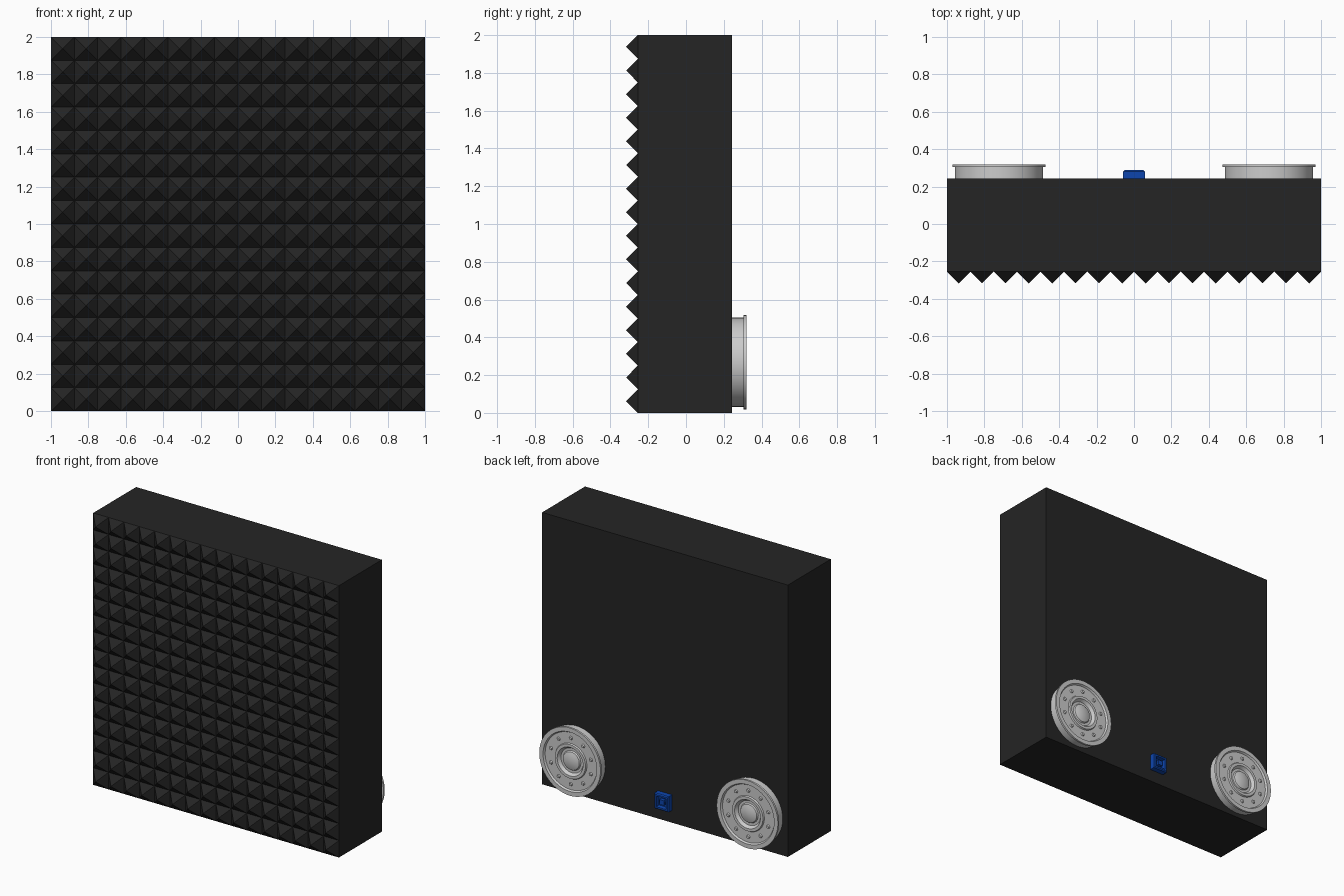
import bpy, bmesh, math
from mathutils import Matrix, Vector

if "Cube" in bpy.data.objects:
    bpy.data.objects.remove(bpy.data.objects["Cube"])

FRONT, BACK = -0.255, 0.244


def material(name, rgb):
    m = bpy.data.materials.new(name)
    m.diffuse_color = (*rgb, 1)
    m.use_nodes = True
    m.node_tree.nodes["Principled BSDF"].inputs["Base Color"].default_value = m.diffuse_color
    return m


def finish(bm, name, mat=None, smooth=False):
    me = bpy.data.meshes.new(name)
    bm.normal_update()
    bm.to_mesh(me)
    bm.free()
    if smooth:
        me.shade_smooth()
        me.set_sharp_from_angle(angle=math.radians(35))
    if mat:
        me.materials.append(mat)
    ob = bpy.data.objects.new(name, me)
    bpy.context.collection.objects.link(ob)
    return ob


def box(bm, size, centre):
    return bmesh.ops.create_cube(
        bm, size=1, matrix=Matrix.Translation(centre) @ Matrix.Diagonal((*size, 1)))


black = material("black_foam", (0.018, 0.018, 0.018))
blue = material("blue_plastic", (0.004, 0.06, 0.42))

# cabinet: open at the front, where the spikes close it
bm = bmesh.new()
box(bm, (2, BACK - FRONT, 2), (0, (BACK + FRONT) / 2, 1))
bm.normal_update()
bmesh.ops.delete(bm, geom=[f for f in bm.faces if f.normal.y < -0.9], context='FACES')
finish(bm, "cabinet", black)

# front: 16 x 16 grid of pyramids
N, P = 16, 0.125
bm = bmesh.new()
grid = [[bm.verts.new((-1 + i * P, FRONT, j * P)) for j in range(N + 1)] for i in range(N + 1)]
for i in range(N):
    for j in range(N):
        tip = bm.verts.new((-1 + (i + .5) * P, FRONT - 0.0625, (j + .5) * P))
        ring = [grid[i][j], grid[i + 1][j], grid[i + 1][j + 1], grid[i][j + 1]]
        for k in range(4):
            bm.faces.new((ring[k], ring[(k + 1) % 4], tip))
finish(bm, "front_spikes", black)

# round drivers on the back: turned profile (radius, height) plus bolts
PROFILE = [(0.236, 0), (0.236, 0.06), (0.249, 0.06), (0.249, 0.075), (0.218, 0.075),
           (0.21, 0.062), (0.13, 0.062), (0.125, 0.072), (0.105, 0.072), (0.09, 0.05),
           (0.072, 0.05), (0.066, 0.06), (0.045, 0.067), (0.02, 0.071), (0, 0.072)]
for side, x in (("left", -0.722), ("right", 0.722)):
    place = Matrix.Translation((x, BACK, 0.268)) @ Matrix.Rotation(-math.pi / 2, 4, 'X')
    bm = bmesh.new()
    vs = [bm.verts.new((r, 0, h)) for r, h in PROFILE]
    es = [bm.edges.new(p) for p in zip(vs, vs[1:])]
    bmesh.ops.spin(bm, geom=vs + es, axis=(0, 0, 1), cent=(0, 0, 0),
                   angle=2 * math.pi, steps=64, use_duplicate=False)
    bmesh.ops.remove_doubles(bm, verts=bm.verts, dist=1e-5)
    bmesh.ops.recalc_face_normals(bm, faces=bm.faces)
    if sum((f.normal.z * f.calc_area() for f in bm.faces)) < 0:
        bmesh.ops.reverse_faces(bm, faces=bm.faces)
    bm.transform(place)
    finish(bm, side + "_driver", smooth=True)

    bm = bmesh.new()
    for k in range(10):
        a = 2 * math.pi * (k + .5) / 10
        bmesh.ops.create_cone(bm, cap_ends=True, segments=12, radius1=0.014, radius2=0.01,
                              depth=0.01, matrix=Matrix.Translation(
                                  (0.17 * math.cos(a), 0.17 * math.sin(a), 0.066)))
    bm.transform(place)
    finish(bm, side + "_driver_bolts", smooth=True)

# power socket: chamfered block with a recess
S, Z = 0.115, 0.148
bm = bmesh.new()
box(bm, (S, 0.045, S), (0, BACK + 0.0225, Z))
bm.normal_update()
outer = [f for f in bm.faces if f.normal.y > 0.9]
rim = [e for e in outer[0].edges]
bmesh.ops.bevel(bm, geom=rim, offset=0.007, segments=1, affect='EDGES')
bm.normal_update()
face = max(bm.faces, key=lambda f: f.calc_center_median().y)
bmesh.ops.inset_individual(bm, faces=[face], thickness=0.016)
bmesh.ops.inset_individual(bm, faces=[face], thickness=0.003, depth=-0.03)
finish(bm, "socket_frame", blue)

# plug tongue and three contacts inside the recess
bm = bmesh.new()
box(bm, (0.036, 0.026, 0.036), (0, BACK + 0.027, Z))
for dx in (-0.025, 0.025):
    box(bm, (0.004, 0.018, 0.016), (dx, BACK + 0.023, Z))
finish(bm, "socket_contacts", blue)
